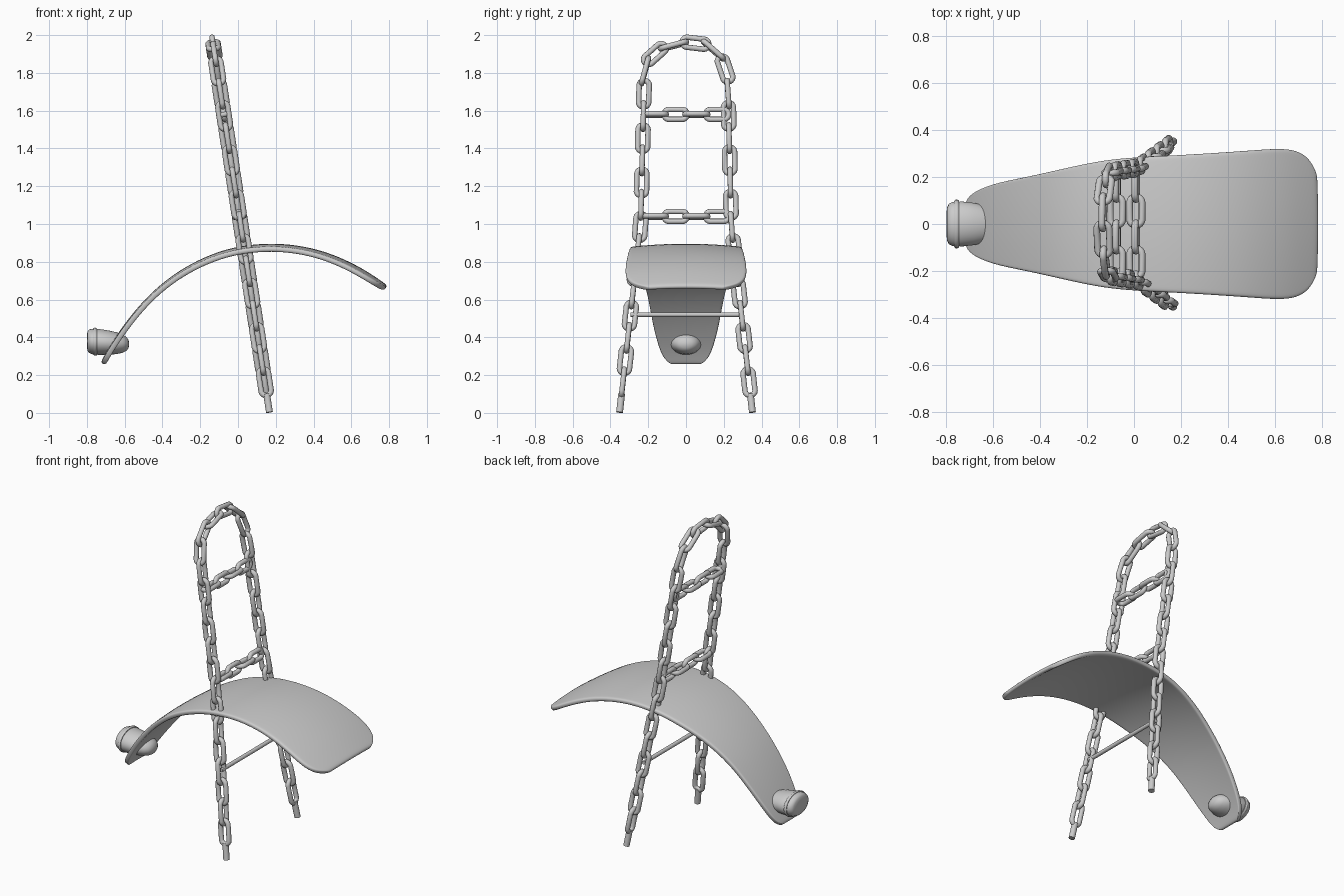
import bpy, bmesh, math
from mathutils import Vector, Matrix

cube = bpy.data.objects.get("Cube")
if cube:
    bpy.data.objects.remove(cube)

steel = bpy.data.materials.new("light grey metal")
steel.use_nodes = True
steel.diffuse_color = (0.6, 0.6, 0.6, 1)
steel.node_tree.nodes["Principled BSDF"].inputs["Base Color"].default_value = (0.6, 0.6, 0.6, 1)


def finish(name, bm, angle=40):
    """Turn a bmesh into a smooth shaded object."""
    bmesh.ops.recalc_face_normals(bm, faces=bm.faces)
    mesh = bpy.data.meshes.new(name)
    bm.to_mesh(mesh)
    bm.free()
    mesh.materials.append(steel)
    obj = bpy.data.objects.new(name, mesh)
    bpy.context.collection.objects.link(obj)
    bpy.ops.object.select_all(action='DESELECT')
    obj.select_set(True)
    bpy.context.view_layer.objects.active = obj
    bpy.ops.object.shade_smooth_by_angle(angle=math.radians(angle))
    return obj


def skin(bm, rings, closed=False):
    """Bridge consecutive rings of vertices."""
    n = len(rings[0])
    for i in range(len(rings) if closed else len(rings) - 1):
        a, b = rings[i], rings[(i + 1) % len(rings)]
        for j in range(n):
            k = (j + 1) % n
            bm.faces.new((a[j], a[k], b[k], b[j]))


# Leaning plane that holds the chain frame
LEAN = 0.153
ACROSS = Vector((0, 1, 0))
UP = Vector((-LEAN, 0, 1)).normalized()
NORMAL = ACROSS.cross(UP)


def on_frame(y, z):
    return Vector((0.167 - LEAN * z, y, z))


def side_y(z):
    return 0.352 - 0.112 * z if z < 1 else 0.24 - 0.025 * (z - 1)


def add_link(bm, centre, along, flat, straight=0.044, bend=0.027, wire=0.0145):
    """One stadium shaped link; flat links lie in the frame plane."""
    along = along.normalized()
    wide = NORMAL.cross(along) if flat else NORMAL
    thick = along.cross(wide)
    rings = []
    for i in range(20):
        t = math.tau * (i + 0.5) / 20
        out = wide * math.cos(t) + along * math.sin(t)
        mid = centre + out * bend + along * math.copysign(straight, math.sin(t))
        rings.append([bm.verts.new(mid + wire * (out * math.cos(p) + thick * math.sin(p)))
                      for p in (math.tau * j / 10 for j in range(10))])
    skin(bm, rings, closed=True)


# Chain frame: up one side, over the arch and down the other side
heights = [0.162 + 0.1175 * i for i in range(14)]
arch = [(-0.217, 1.81), (-0.165, 1.90), (-0.065, 1.945), (0.05, 1.957), (0.145, 1.92), (0.207, 1.82)]
path = [on_frame(-side_y(z), z) for z in heights]
path += [on_frame(y, z) for y, z in arch]
path += [on_frame(side_y(z), z) for z in reversed(heights)]
bm = bmesh.new()
for i, point in enumerate(path):
    ahead = path[min(i + 1, len(path) - 1)] - path[max(i - 1, 0)]
    add_link(bm, point, ahead, flat=i % 2 == 1)
finish("chain_frame", bm)

# Chain rungs between the sides
for name, z in (("lower_chain_rung", 1.04), ("upper_chain_rung", 1.58)):
    bm = bmesh.new()
    for i in range(4):
        add_link(bm, on_frame(-0.165 + 0.11 * i, z), ACROSS, flat=i % 2 == 1, straight=0.034)
    finish(name, bm)


def rod(name, start, end, radius):
    bm = bmesh.new()
    axis = end - start
    place = Matrix.Translation((start + end) / 2) @ axis.to_track_quat('Z', 'Y').to_matrix().to_4x4()
    bmesh.ops.create_cone(bm, cap_ends=True, segments=20, radius1=radius, radius2=radius,
                          depth=axis.length, matrix=place)
    finish(name, bm)


# Foot pegs and the thin tie rod below the fender
for side, sign in (("left", 1), ("right", -1)):
    rod(side + "_foot_peg", on_frame(sign * side_y(0.003), 0.003), on_frame(sign * side_y(0.1), 0.1), 0.018)
rod("tie_rod", on_frame(-side_y(0.52), 0.52), on_frame(side_y(0.52), 0.52), 0.012)

# Fender: stations of (x, crest height, half width)
stations = [(-0.728, 0.265, 0.07), (-0.715, 0.29, 0.115), (-0.68, 0.355, 0.145), (-0.6, 0.475, 0.176),
            (-0.5, 0.597, 0.196), (-0.4, 0.69, 0.217), (-0.28, 0.775, 0.245), (-0.14, 0.843, 0.274),
            (0.0, 0.885, 0.287), (0.18, 0.902, 0.295), (0.35, 0.885, 0.305), (0.5, 0.843, 0.315),
            (0.63, 0.782, 0.325), (0.71, 0.733, 0.318), (0.765, 0.695, 0.28), (0.793, 0.674, 0.2)]
bm = bmesh.new()
columns = [-1, -0.93, -0.75, -0.4, 0, 0.4, 0.75, 0.93, 1]
rows = []
for i, (x, z, half) in enumerate(stations):
    a, b = stations[max(i - 1, 0)], stations[min(i + 1, len(stations) - 1)]
    down = Vector((b[1] - a[1], 0, a[0] - b[0])).normalized()
    rows.append([bm.verts.new(Vector((x, half * c, z)) + down * 0.2 * (half * c) ** 2) for c in columns])
for a, b in zip(rows, rows[1:]):
    for j in range(len(columns) - 1):
        bm.faces.new((a[j], b[j], b[j + 1], a[j + 1]))
fender = finish("fender", bm, 180)
shell = fender.modifiers.new("thickness", 'SOLIDIFY')
shell.thickness = 0.028
shell.offset = -1
smooth = fender.modifiers.new("rounding", 'SUBSURF')
smooth.levels = smooth.render_levels = 2


def lamp_part(name, profile):
    """Oval part turned around the x axis from (x, radius) points."""
    bm = bmesh.new()
    rings = []
    for x, r in profile:
        z = 0.38 - 0.07 * (x + 0.8)
        rings.append([bm.verts.new((x, 1.4 * r * math.cos(t), z + r * math.sin(t)))
                      for t in (math.tau * j / 40 for j in range(40))])
    skin(bm, rings)
    bm.faces.new(rings[0])
    bm.faces.new(rings[-1])
    finish(name, bm)


# Tail lamp: lens, rim and the housing that passes through the fender
lamp_part("lamp_lens", [(-0.8, 0.03), (-0.797, 0.05), (-0.79, 0.061), (-0.775, 0.067), (-0.755, 0.069)])
lamp_part("lamp_rim", [(-0.765, 0.06), (-0.765, 0.071), (-0.76, 0.074), (-0.752, 0.074), (-0.747, 0.071), (-0.747, 0.06)])
lamp_part("lamp_housing", [(-0.752, 0.066), (-0.74, 0.069), (-0.68, 0.064), (-0.64, 0.057), (-0.61, 0.048),
                           (-0.59, 0.036), (-0.58, 0.022), (-0.576, 0.006)])
